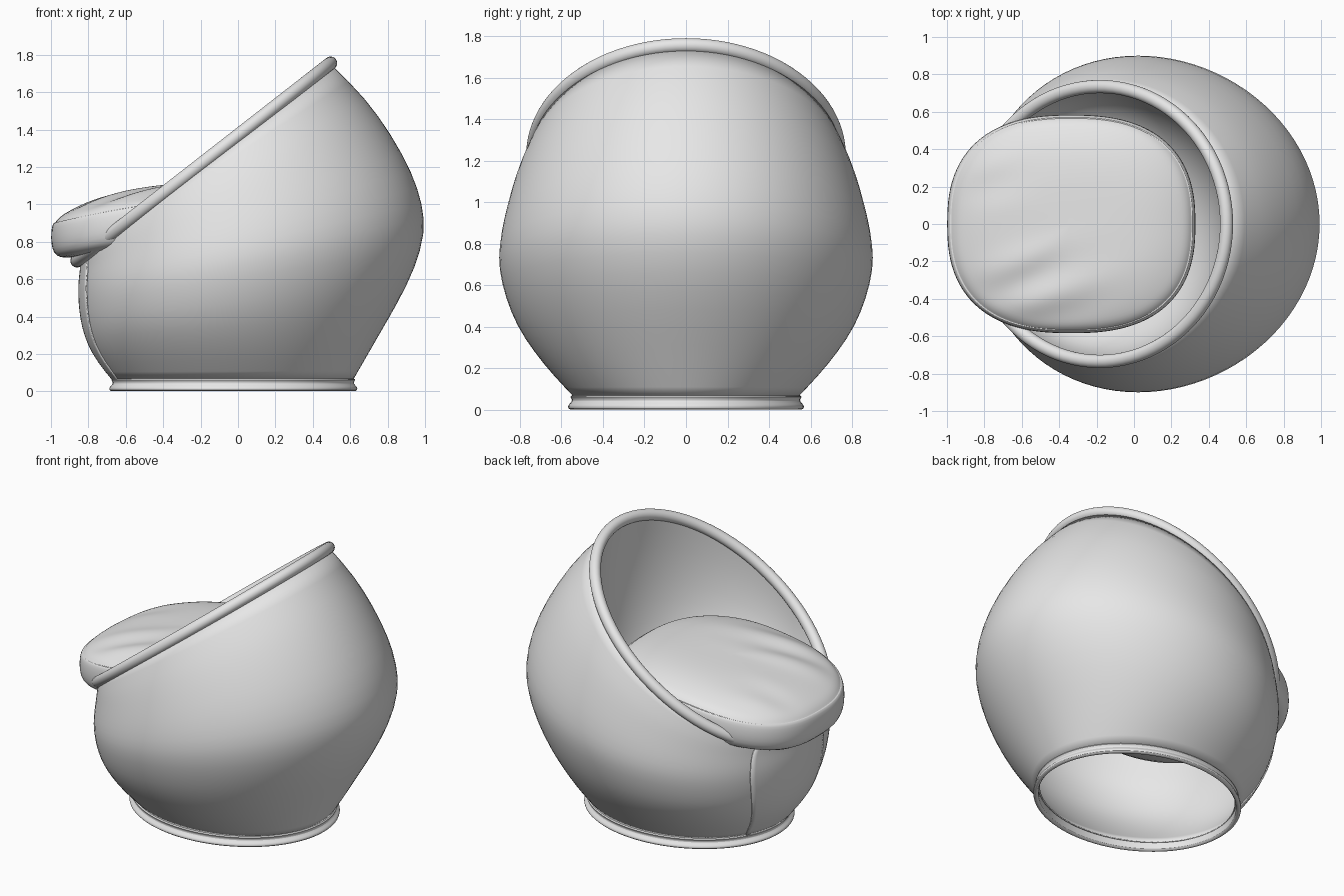
import bpy, math
from math import sin, cos, pi, radians

cube = bpy.data.objects.get("Cube")
if cube:
    bpy.data.objects.remove(cube, do_unlink=True)

grey = bpy.data.materials.new("plain grey")
grey.use_nodes = True
grey.diffuse_color = (0.8, 0.8, 0.8, 1)
bsdf = next(n for n in grey.node_tree.nodes if n.type == 'BSDF_PRINCIPLED')
bsdf.inputs["Base Color"].default_value = (0.8, 0.8, 0.8, 1)


def loft(name, rings, wrap=True, loop=False, caps=False, subdiv=0, thick=0.0):
    """Skin a stack of rings; wrap closes each ring, loop joins last to first."""
    n, m = len(rings[0]), len(rings)
    verts = [p for ring in rings for p in ring]
    faces = []
    for r in range(m if loop else m - 1):
        for i in range(n if wrap else n - 1):
            a, b, s = r * n, (r + 1) % m * n, (i + 1) % n
            faces.append((a + i, a + s, b + s, b + i))
    if caps:
        faces.append(tuple(reversed(range(n))))
        faces.append(tuple(range((m - 1) * n, m * n)))
    mesh = bpy.data.meshes.new(name)
    mesh.from_pydata(verts, [], faces)
    mesh.materials.append(grey)
    obj = bpy.data.objects.new(name, mesh)
    bpy.context.scene.collection.objects.link(obj)
    if subdiv:
        mod = obj.modifiers.new("smooth", 'SUBSURF')
        mod.levels = mod.render_levels = subdiv
    if thick:
        mod = obj.modifiers.new("thickness", 'SOLIDIFY')
        mod.thickness = thick
        mod.offset = -1
    bpy.ops.object.select_all(action='DESELECT')
    obj.select_set(True)
    bpy.context.view_layer.objects.active = obj
    bpy.ops.object.shade_smooth_by_angle(angle=radians(50))


# Shell sections: front x, front z, back x, back z, half width
SECTIONS = [
    (-.66, .05, .61, .05, .53), (-.75, .16, .68, .17, .64),
    (-.80, .25, .76, .31, .735), (-.83, .34, .86, .48, .82),
    (-.845, .43, .95, .66, .872), (-.85, .51, 1.005, .85, .905),
    (-.85, .57, .99, 1.0, .902), (-.845, .62, .935, 1.17, .883),
    (-.84, .66, .825, 1.37, .85), (-.84, .685, .685, 1.57, .81),
    (-.84, .71, .505, 1.745, .745)]
# Inner lining, from the rim down to a floor under the cushion
LINING = [
    (-.868, .72, .477, 1.766, .727), (-.83, .69, .495, 1.55, .725),
    (-.80, .66, .49, 1.3, .705), (-.76, .63, .45, 1.05, .665),
    (-.68, .6, .36, .82, .56), (-.5, .58, .18, .68, .35),
    (-.17, .6, -.15, .6, .01)]


def section(row, angles, grow=0.0):
    fx, fz, bx, bz, w = row
    shift = max(0, w - .7) * .25
    return [((fx + bx) / 2 + cos(a) * ((bx - fx) / 2 + grow) - shift * sin(a) ** 2,
             (w + grow) * sin(a),
             (fz + bz) / 2 + cos(a) * (bz - fz) / 2) for a in angles]


around = [2 * pi * i / 48 for i in range(48)]
loft("shell", [section(r, around) for r in SECTIONS], subdiv=1, thick=.008)
loft("inner_lining", [section(r, around) for r in LINING], subdiv=1)

# Slightly raised upholstery panel below the front of the opening
panel = [radians(153 + 45 * i / 10) for i in range(11)]
loft("front_panel", [section(r, panel, .005) for r in SECTIONS],
     wrap=False, subdiv=1, thick=.008)

# Padded rim following the tilted opening
slope = math.atan2(1.06, 1.36)
rim = []
for k in range(12):
    t = 2 * pi * k / 12
    out, up = .037 * cos(t), .037 * sin(t)
    rim.append([(-.183 + (.862 + out) * cos(a) * cos(slope) - up * sin(slope),
                 (.737 + out) * sin(a),
                 1.227 + (.862 + out) * cos(a) * sin(slope) + up * cos(slope))
                for a in around])
loft("opening_rim", rim, loop=True, subdiv=1)

# Base ring: a slim rounded foot with a soft waist
FOOT = [(-.035, .0), (-.012, .0), (0, .008), (0, .02), (-.008, .03), (-.02, .042),
        (-.018, .053), (-.01, .062), (-.016, .07), (-.035, .07)]
loft("base_ring", [[(-.025 + (.665 + d) * cos(a), (.57 + d) * sin(a), z) for a in around]
                   for d, z in FOOT], loop=True, subdiv=1)


# Seat cushion: superellipse outline, sagging towards the front
def cushion_ring(s, h, dome):
    ring = []
    for a in [2 * pi * i / 64 for i in range(64)]:
        c, n = cos(a), sin(a)
        x = -.335 + s * .665 * math.copysign(abs(c) ** .8, c)
        y = s * .585 * math.copysign(abs(n) ** .8, n)
        z = .9 + .16 * (1 - ((.33 - x) / 1.33) ** 2) + h
        # soft creases running across the front right of the seat
        fold = math.exp(-((x + .5) / .3) ** 2 - ((y + .33) / .2) ** 2)
        fold += .5 * math.exp(-((x + .8) / .2) ** 2 - ((y - .25) / .2) ** 2)
        z += dome * .015 * fold * sin(22 * (y - .4 * x))
        ring.append((x, y, z))
    return ring


UNDER = [(.3, -.23), (.6, -.225), (.82, -.212), (.93, -.197), (.98, -.165), (1.0, -.11),
         (1.0, -.05), (.99, -.01), (.975, .0), (.967, -.004), (.955, .008)]
rings = [cushion_ring(s, h, 0) for s, h in UNDER]
for s in (.92, .87, .8, .72, .63, .53, .42, .3, .18, .06):
    rings.append(cushion_ring(s, .09 * (1 - s ** 4), min(1, (1 - s) * 5)))
loft("seat_cushion", rings, caps=True, subdiv=1)
